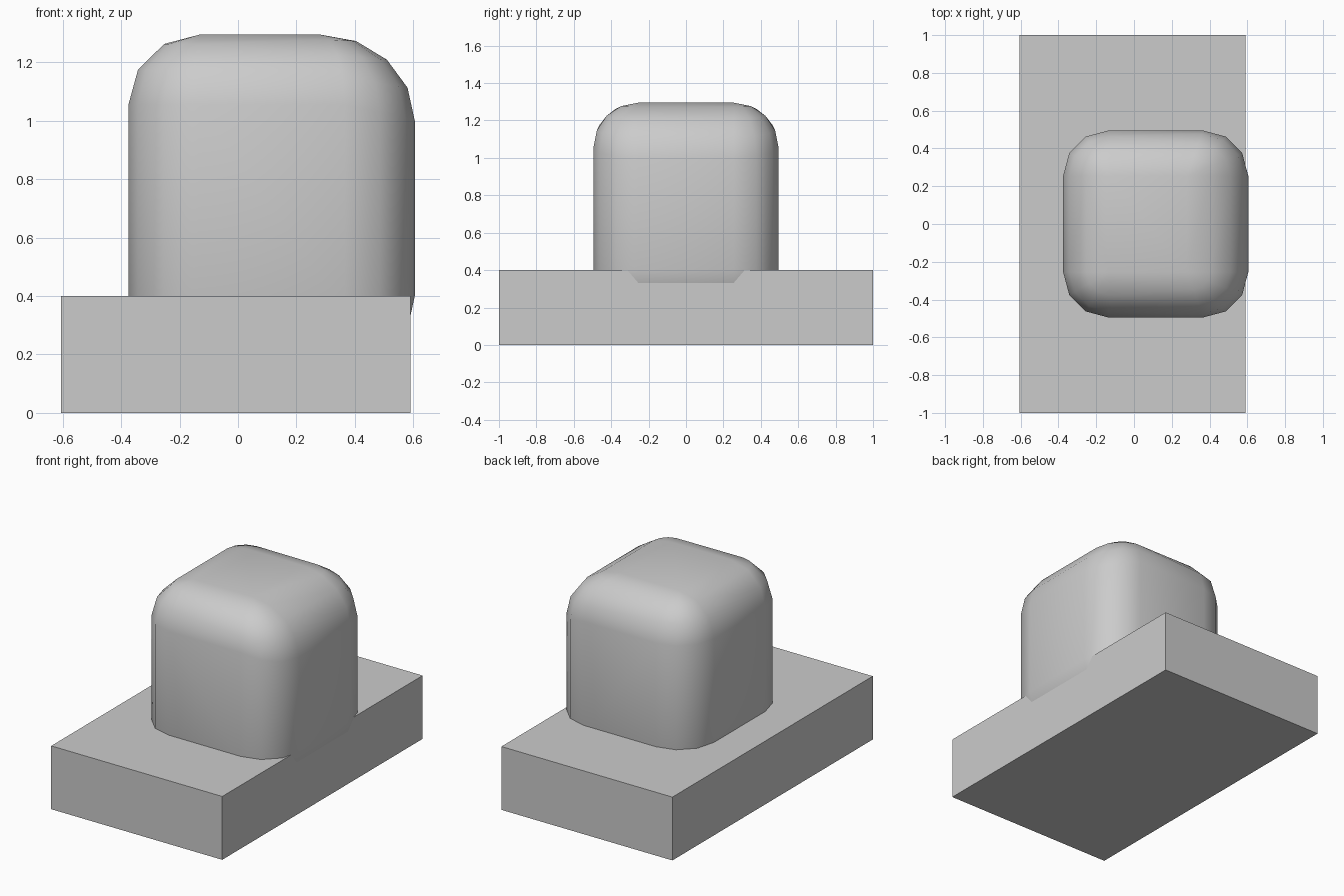
import bpy
import bmesh
from math import sin, cos, pi, radians

cube = bpy.data.objects.get("Cube")
if cube:
    bpy.data.objects.remove(cube, do_unlink=True)

GREY = (0.6, 0.6, 0.6, 1)
grey = bpy.data.materials.new("plain grey")
grey.use_nodes = True
grey.diffuse_color = GREY
grey.node_tree.nodes["Principled BSDF"].inputs["Base Color"].default_value = GREY


def add_object(name, bm):
    mesh = bpy.data.meshes.new(name)
    bm.to_mesh(mesh)
    bm.free()
    mesh.materials.append(grey)
    obj = bpy.data.objects.new(name, mesh)
    bpy.context.collection.objects.link(obj)
    return obj


# Flat rectangular base
bm = bmesh.new()
bmesh.ops.create_cube(bm, size=1)
bmesh.ops.scale(bm, vec=(1.195, 2, 0.4), verts=bm.verts)
bmesh.ops.translate(bm, vec=(-0.0075, 0, 0.2), verts=bm.verts)
add_object("base_slab", bm)

# Rounded block: eight rounded corners wrapped in a hull, +x shoulder wider
RADIUS, TOP, MIDDLE, HALF_DEPTH = 0.24, 1.295, 0.7, 0.495
bm = bmesh.new()
for side, face_x, shoulder, segments in ((-1, -0.375, 0.245, 3), (1, 0.605, 0.325, 4)):
    extra = 0.055 if side > 0 else 0
    for i in range(segments + 1):
        rise = pi / 2 * i / segments
        for j in range(4 if i < segments else 1):
            turn = pi / 2 * j / 3
            inset = shoulder * (1 - cos(rise)) + RADIUS * (1 - cos(turn)) * cos(rise)
            y = HALF_DEPTH - RADIUS * (1 - sin(turn) * cos(rise))
            z = TOP - (RADIUS + extra * cos(turn)) * (1 - sin(rise))
            for front in (-1, 1):
                for height in (z, 2 * MIDDLE - z):
                    bm.verts.new((face_x - side * inset, front * y, height))
hull = bmesh.ops.convex_hull(bm, input=bm.verts)
loose = [v for v in bm.verts if not v.link_faces]
bmesh.ops.delete(bm, geom=loose, context='VERTS')
bmesh.ops.dissolve_limit(bm, angle_limit=radians(1), verts=bm.verts, edges=bm.edges)
bmesh.ops.recalc_face_normals(bm, faces=bm.faces)
block = add_object("rounded_block", bm)

bpy.ops.object.select_all(action='DESELECT')
block.select_set(True)
bpy.context.view_layer.objects.active = block
bpy.ops.object.shade_smooth_by_angle(angle=radians(50))
